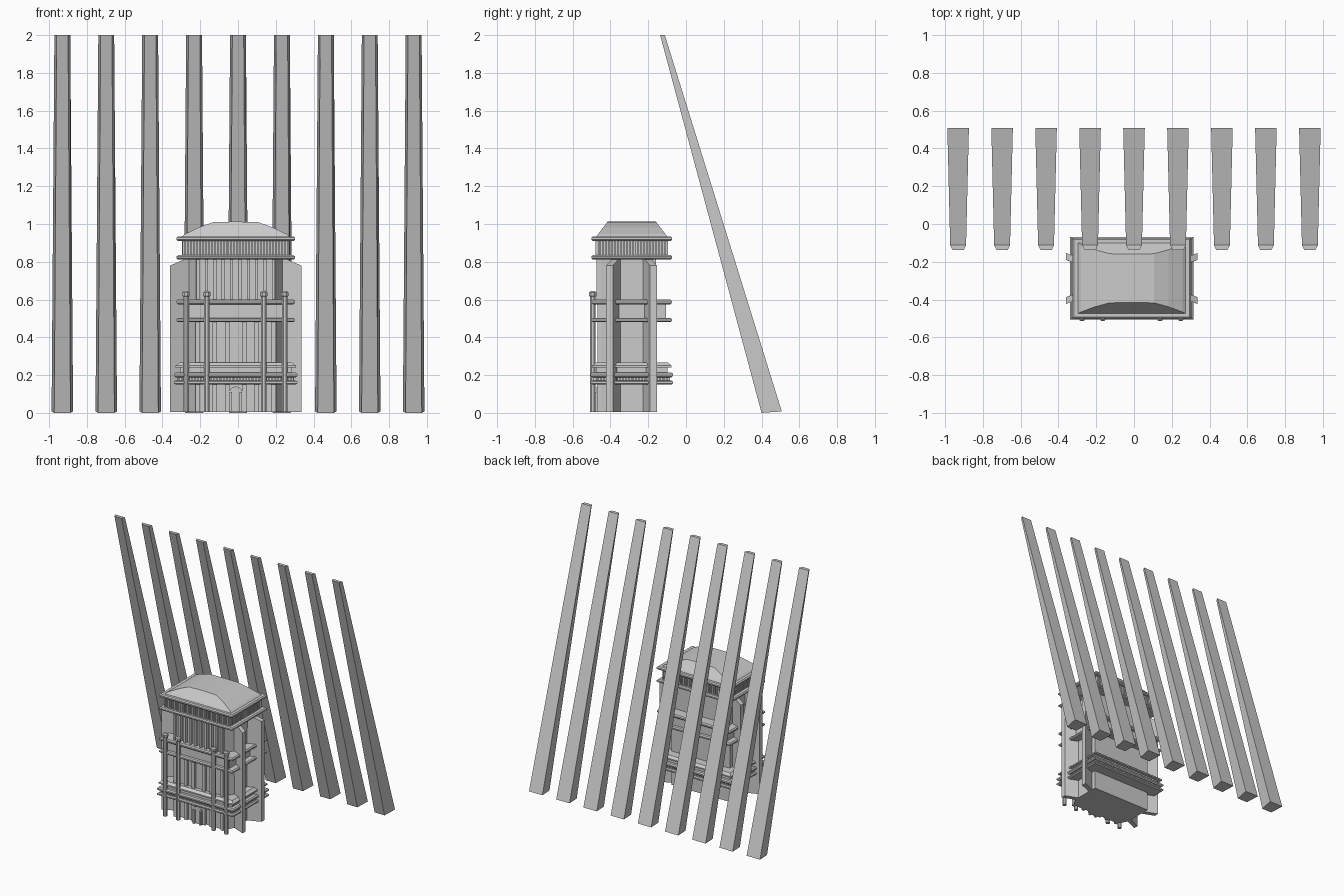
import bpy, bmesh, math
from mathutils import Vector

if "Cube" in bpy.data.objects:
    bpy.data.objects.remove(bpy.data.objects["Cube"])

CX, CY = -0.012, -0.287   # centre of the pavilion


def finish(name, bm):
    bmesh.ops.recalc_face_normals(bm, faces=bm.faces[:])
    me = bpy.data.meshes.new(name)
    bm.to_mesh(me)
    bm.free()
    ob = bpy.data.objects.new(name, me)
    bpy.context.collection.objects.link(ob)
    return ob


def loft(bm, rings):
    """Capped skin through rings of equal vertex count."""
    vs = [[bm.verts.new(p) for p in r] for r in rings]
    n = len(vs[0])
    for a, b in zip(vs, vs[1:]):
        for i in range(n):
            j = (i + 1) % n
            bm.faces.new((a[i], a[j], b[j], b[i]))
    bm.faces.new(vs[0][::-1])
    bm.faces.new(vs[-1])


def rect(x, y, hx, hy, z):
    return [(x - hx, y - hy, z), (x + hx, y - hy, z), (x + hx, y + hy, z), (x - hx, y + hy, z)]


def box(bm, x, y, hx, hy, z0, z1):
    loft(bm, [rect(x, y, hx, hy, z0), rect(x, y, hx, hy, z1)])


def stack(name, profile):
    """Rectangular moulding: profile rows are half width, half depth, height."""
    bm = bmesh.new()
    loft(bm, [rect(CX, CY, hx, hy, z) for hx, hy, z in profile])
    return finish(name, bm)


def slab(name, hx, hy, z0, z1, c=0.008):
    h = (z1 - z0) * 0.3
    stack(name, [(hx - c, hy - c, z0), (hx, hy, z0 + h), (hx, hy, z1 - h), (hx - c, hy - c, z1)])


# Row of nine leaning tapered pillars
for i in range(9):
    x = -0.93 + i * 0.2325
    bm = bmesh.new()
    loft(bm, [
        [(x - 0.043, 0.40, 0), (x + 0.043, 0.40, 0), (x + 0.057, 0.507, 0.008), (x - 0.057, 0.507, 0.008)],
        [(x - 0.030, -0.137, 2), (x + 0.030, -0.137, 2), (x + 0.042, -0.112, 2), (x - 0.042, -0.112, 2)]])
    finish("leaning_pillar_%d" % (i + 1), bm)

# Core body: narrower front bay with a wide body behind
bm = bmesh.new()
plan = [(-0.21, -0.45), (0.21, -0.45), (0.25, -0.38), (0.25, -0.16), (-0.25, -0.16), (-0.25, -0.38)]
loft(bm, [[(CX + x, y, z) for x, y in plan] for z in (0.005, 0.83)])
finish("core_body", bm)

# Diagonal corner fins with sloped tops
for s, side in ((-1, "left"), (1, "right")):
    for pos, y0, y1, t in (("front", -0.345, -0.405, 0.018), ("back", -0.23, -0.172, 0.018)):
        bm = bmesh.new()
        ring = [(0.2, y0, 0.005), (0.347, y1, 0.005), (0.347, y1, 0.78), (0.255, y0 + (y1 - y0) * 0.4, 0.82), (0.2, y0, 0.82)]
        loft(bm, [[(CX + s * x, y - t, z) for x, y, z in ring], [(CX + s * x, y + t, z) for x, y, z in ring]])
        finish("%s_%s_fin" % (side, pos), bm)

# Ledges and recessed bands
slab("lower_ledge_bottom", 0.326, 0.218, 0.15, 0.172)
stack("lower_band", [(0.295, 0.19, 0.165), (0.295, 0.19, 0.245)])
slab("lower_ledge_middle", 0.326, 0.218, 0.188, 0.214)
stack("lower_ledge_top", [(0.318, 0.21, 0.24), (0.318, 0.21, 0.25), (0.298, 0.192, 0.266)])
slab("middle_ledge_bottom", 0.314, 0.212, 0.48, 0.503)
stack("middle_band", [(0.268, 0.182, 0.49), (0.268, 0.182, 0.59)])
slab("middle_ledge_top", 0.314, 0.212, 0.575, 0.6)
slab("cornice_bottom", 0.314, 0.214, 0.812, 0.835)
stack("drum_core", [(0.27, 0.178, 0.82), (0.27, 0.178, 0.92)])
slab("cornice_top", 0.314, 0.214, 0.91, 0.935)


def ribs(name, hx, hy, z0, z1, nx, ny, r):
    """Small blocks around a rectangle."""
    bm = bmesh.new()
    for s in (-1, 1):
        for i in range(nx):
            box(bm, CX - hx + 2 * hx * i / (nx - 1), CY + s * hy, r, r * 1.6, z0, z1)
        for i in range(1, ny - 1):
            box(bm, CX + s * hx, CY - hy + 2 * hy * i / (ny - 1), r * 1.6, r, z0, z1)
    finish(name, bm)


ribs("drum_ribs", 0.276, 0.184, 0.83, 0.915, 36, 24, 0.005)
ribs("lower_dentils", 0.3, 0.195, 0.17, 0.19, 40, 26, 0.005)

# Faceted roof with sloped front and back
bm = bmesh.new()
loft(bm, [rect(CX, CY, *r) for r in (
    (0.29, 0.19, 0.93), (0.268, 0.178, 0.947), (0.195, 0.151, 0.982), (0.118, 0.13, 1.01), (0.03, 0.128, 1.012))])
finish("roof", bm)

# Four tall front columns with stepped caps
for i, x in enumerate((-0.275, -0.165, 0.137, 0.247)):
    bm = bmesh.new()
    loft(bm, [[(x + r * math.cos(math.pi * (k + 0.5) / 4), -0.494 + r * math.sin(math.pi * (k + 0.5) / 4), z)
               for k in range(8)]
              for r, z in ((0.016, 0.005), (0.016, 0.615), (0.021, 0.62), (0.021, 0.637), (0.012, 0.645))])
    finish("front_column_%d" % (i + 1), bm)

# Slim colonnade under the cornice
bm = bmesh.new()
for i in range(10):
    box(bm, CX - 0.2 + i * 0.4 / 9, -0.463, 0.008, 0.012, 0.59, 0.82)
finish("upper_colonnade", bm)

# Pilasters below the middle ledge
bm = bmesh.new()
for x in (-0.2, -0.11, -0.045, 0.045, 0.11, 0.2):
    box(bm, CX + x, -0.456, 0.012, 0.012, 0.005, 0.49)
finish("lower_pilasters", bm)

# Entrance with jambs and arched head
bm = bmesh.new()
arch = [(-0.035, 0.005), (0.035, 0.005)] + [
    (0.035 * math.cos(math.pi * k / 6), 0.105 + 0.035 * math.sin(math.pi * k / 6)) for k in range(7)]
loft(bm, [[(CX + x, y, z) for x, z in arch] for y in (-0.475, -0.44)])
for s in (-1, 1):
    box(bm, CX + s * 0.027, -0.48, 0.007, 0.01, 0.005, 0.11)
finish("entrance", bm)
